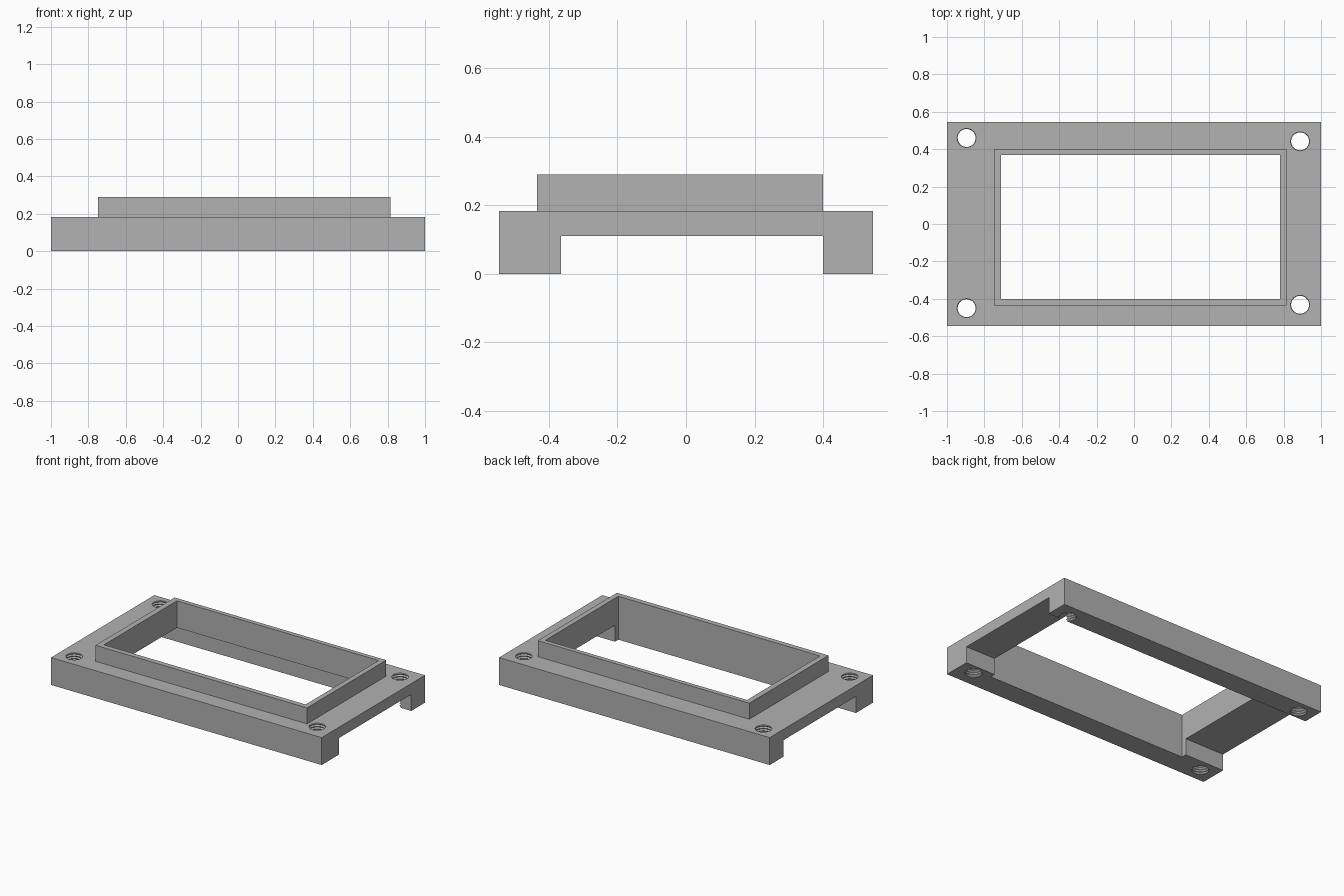
import bpy, bmesh, math

if "Cube" in bpy.data.objects:
    bpy.data.objects.remove(bpy.data.objects["Cube"], do_unlink=True)

grey = bpy.data.materials.new("plain grey")
grey.use_nodes = True
colour = (0.445, 0.445, 0.445, 1)
grey.diffuse_color = colour
grey.node_tree.nodes["Principled BSDF"].inputs["Base Color"].default_value = colour


def finish(name, bm):
    bmesh.ops.recalc_face_normals(bm, faces=bm.faces)
    mesh = bpy.data.meshes.new(name)
    bm.to_mesh(mesh)
    bm.free()
    mesh.materials.append(grey)
    obj = bpy.data.objects.new(name, mesh)
    bpy.context.collection.objects.link(obj)
    return obj


def prism(name, points, move):
    """Extrude a closed outline along a vector."""
    bm = bmesh.new()
    face = bm.faces.new([bm.verts.new(p) for p in points])
    out = bmesh.ops.extrude_face_region(bm, geom=[face])
    bmesh.ops.translate(bm, vec=move, verts=[
        v for v in out["geom"] if isinstance(v, bmesh.types.BMVert)])
    return finish(name, bm)


def block(name, x0, x1, y0, y1, z0, z1):
    return prism(name, [(x0, y0, z0), (x1, y0, z0), (x1, y1, z0), (x0, y1, z0)],
                 (0, 0, z1 - z0))


def threaded_cutter(name, x, y, inner=0.048, outer=0.055, pitch=0.0167, sides=32):
    """Stack of rings that alternate between crest and root radius."""
    bm = bmesh.new()
    rings = []
    for i in range(26):
        r = inner if i % 2 else outer
        z = -0.0125 + i * pitch / 2
        rings.append([bm.verts.new((x + r * math.cos(a), y + r * math.sin(a), z))
                      for a in (math.tau * k / sides for k in range(sides))])
    for low, high in zip(rings, rings[1:]):
        for k in range(sides):
            n = (k + 1) % sides
            bm.faces.new((low[k], low[n], high[n], high[k]))
    bm.faces.new(rings[0])
    bm.faces.new(rings[-1])
    return finish(name, bm)


def boolean(target, tool, operation):
    mod = target.modifiers.new(tool.name, "BOOLEAN")
    mod.operation, mod.object, mod.solver = operation, tool, "EXACT"
    tool.hide_render = True
    tool.hide_set(True)


# Base plate with two long rails and a channel underneath
outline = [(-0.545, 0), (-0.365, 0), (-0.365, 0.11), (0.40, 0.11),
           (0.40, 0), (0.545, 0), (0.545, 0.183), (-0.545, 0.183)]
frame = prism("bezel_frame", [(-1, y, z) for y, z in outline], (2, 0, 0))

# Raised collar and the window through everything
collar = block("collar_block", -0.748, 0.815, -0.435, 0.40, 0.15, 0.29)
window = block("window_cutter", -0.71, 0.78, -0.40, 0.37, -0.1, 0.4)
boolean(frame, collar, "UNION")
boolean(frame, window, "DIFFERENCE")

# Threaded screw holes in the corners
holes = [(-0.895, 0.46), (0.888, 0.442), (-0.895, -0.45), (0.888, -0.432)]
for i, (x, y) in enumerate(holes):
    boolean(frame, threaded_cutter(f"screw_hole_cutter_{i + 1}", x, y), "DIFFERENCE")

# Bake the cuts and drop the helpers
bpy.context.view_layer.update()
evaluated = frame.evaluated_get(bpy.context.evaluated_depsgraph_get())
baked = bpy.data.meshes.new_from_object(evaluated)
frame.modifiers.clear()
frame.data = baked
for obj in list(bpy.data.objects):
    if obj.name.endswith("_block") or "_cutter" in obj.name:
        bpy.data.objects.remove(obj, do_unlink=True)
